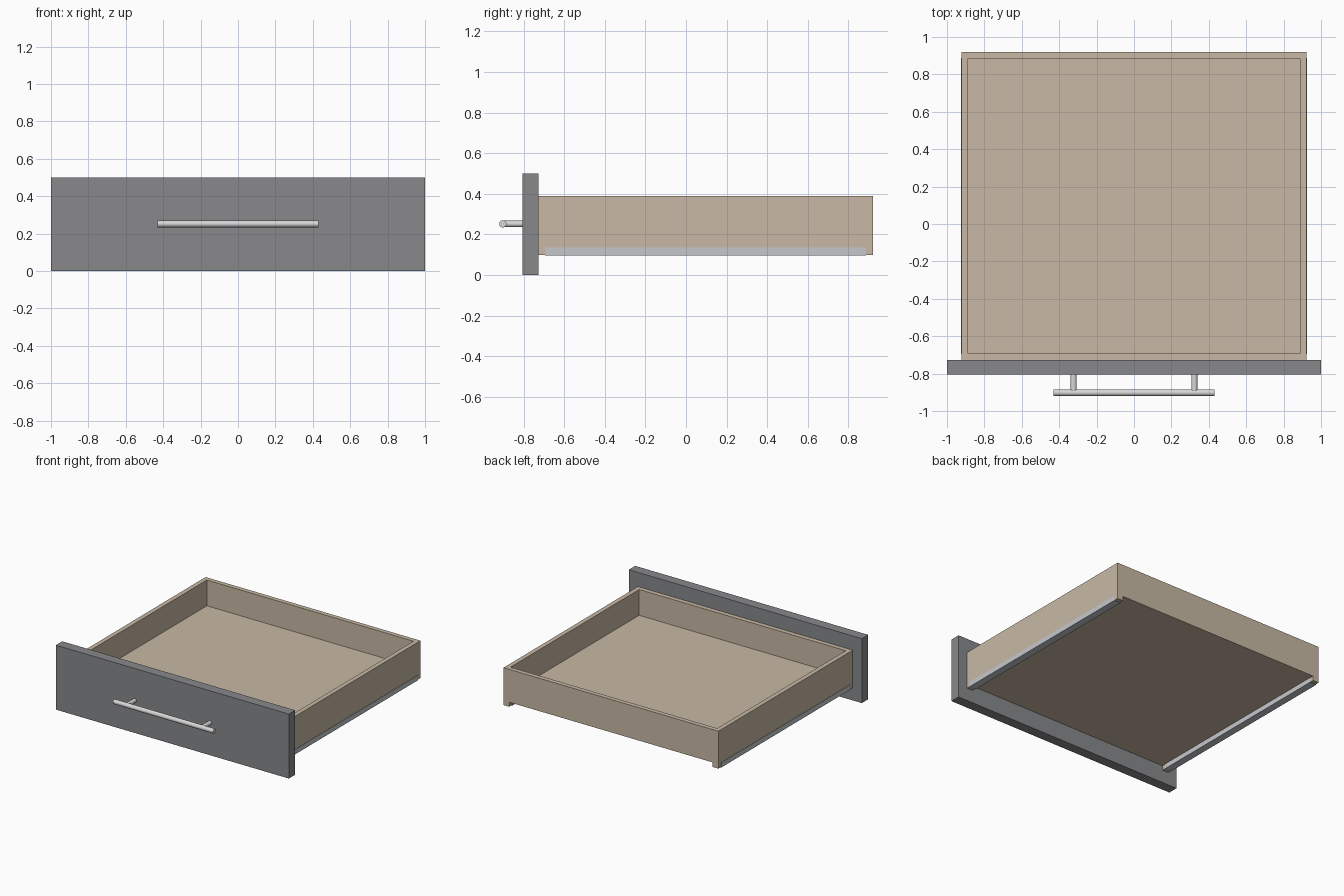
import bpy, bmesh, math
from mathutils import Vector

if "Cube" in bpy.data.objects:
    bpy.data.objects.remove(bpy.data.objects["Cube"])


def material(name, rgb):
    m = bpy.data.materials.new(name)
    m.diffuse_color = (*rgb, 1)
    m.use_nodes = True
    m.node_tree.nodes["Principled BSDF"].inputs["Base Color"].default_value = m.diffuse_color
    return m


WOOD = material("light_wood", (0.578, 0.485, 0.376))
GREY = material("panel_grey", (0.246, 0.25, 0.262))
STEEL = material("handle_steel", (0.68, 0.68, 0.68))
RAIL = material("runner_metal", (0.56, 0.575, 0.60))


def box(name, lo, hi, mat):
    """Box between two opposite corners."""
    lo, hi = Vector(lo), Vector(hi)
    bpy.ops.mesh.primitive_cube_add(size=1)
    o = bpy.context.object
    o.name = name
    for v in o.data.vertices:
        v.co = Vector([(lo[i] + hi[i]) / 2 + v.co[i] * (hi[i] - lo[i]) for i in range(3)])
    o.data.materials.append(mat)
    return o


def rod(name, centre, radius, length, rotation, mat):
    bpy.ops.mesh.primitive_cylinder_add(vertices=24, radius=radius, depth=length,
                                        location=centre, rotation=rotation)
    o = bpy.context.object
    o.name = name
    o.data.materials.append(mat)
    bpy.ops.object.shade_smooth_by_angle()
    return o


# Main dimensions
X, WALL = 0.922, 0.05
FRONT, BACK = -0.727, 0.92
BOTTOM, UNDERSIDE, FLOOR, TOP = 0.10, 0.135, 0.19, 0.39

# Drawer face
box("front_panel", (-1, -0.805, 0), (1, FRONT, 0.5), GREY)

# Tray: a block with the top inset and sunk to the floor
tray = box("drawer_tray", (-X, FRONT, UNDERSIDE), (X, BACK, TOP), WOOD)
bm = bmesh.new()
bm.from_mesh(tray.data)
top = max(bm.faces, key=lambda f: f.calc_center_median().z)
bmesh.ops.inset_region(bm, faces=[top], thickness=WALL)
ret = bmesh.ops.extrude_discrete_faces(bm, faces=[top])
for v in ret["faces"][0].verts:
    v.co.z = FLOOR
# Side walls continue down below the floor as two narrow skirts
bm.normal_update()
for side in (-1, 1):
    xs = sorted((side * X, side * (X - WALL)))
    under = [f for f in bm.faces if f.normal.z < -0.9 and f.calc_area() > 1]
    cut = side * (X - WALL)
    bmesh.ops.bisect_plane(bm, geom=under + list({e for f in under for e in f.edges})
                           + list({v for f in under for v in f.verts}),
                           plane_co=(cut, 0, 0), plane_no=(1, 0, 0))
    bm.normal_update()
skirts = [f for f in bm.faces if f.normal.z < -0.9 and abs(f.calc_center_median().x) > X - WALL]
for f in bmesh.ops.extrude_discrete_faces(bm, faces=skirts)["faces"]:
    for v in f.verts:
        v.co.z = BOTTOM
bmesh.ops.recalc_face_normals(bm, faces=bm.faces[:])
bm.to_mesh(tray.data)
bm.free()

for side, label in ((-1, "left"), (1, "right")):
    # Metal runner wrapped around the skirt
    x0, x1 = sorted((side * (X + 0.003), side * (X - WALL - 0.003)))
    box(label + "_runner", (x0, -0.694, 0.097), (x1, 0.887, UNDERSIDE), RAIL)
    # Handle post
    rod(label + "_handle_post", (side * 0.323, -0.8525, 0.252), 0.016, 0.099,
        (math.pi / 2, 0, 0), STEEL)

# Handle bar
rod("handle_bar", (0, -0.902, 0.252), 0.018, 0.86, (0, math.pi / 2, 0), STEEL)
